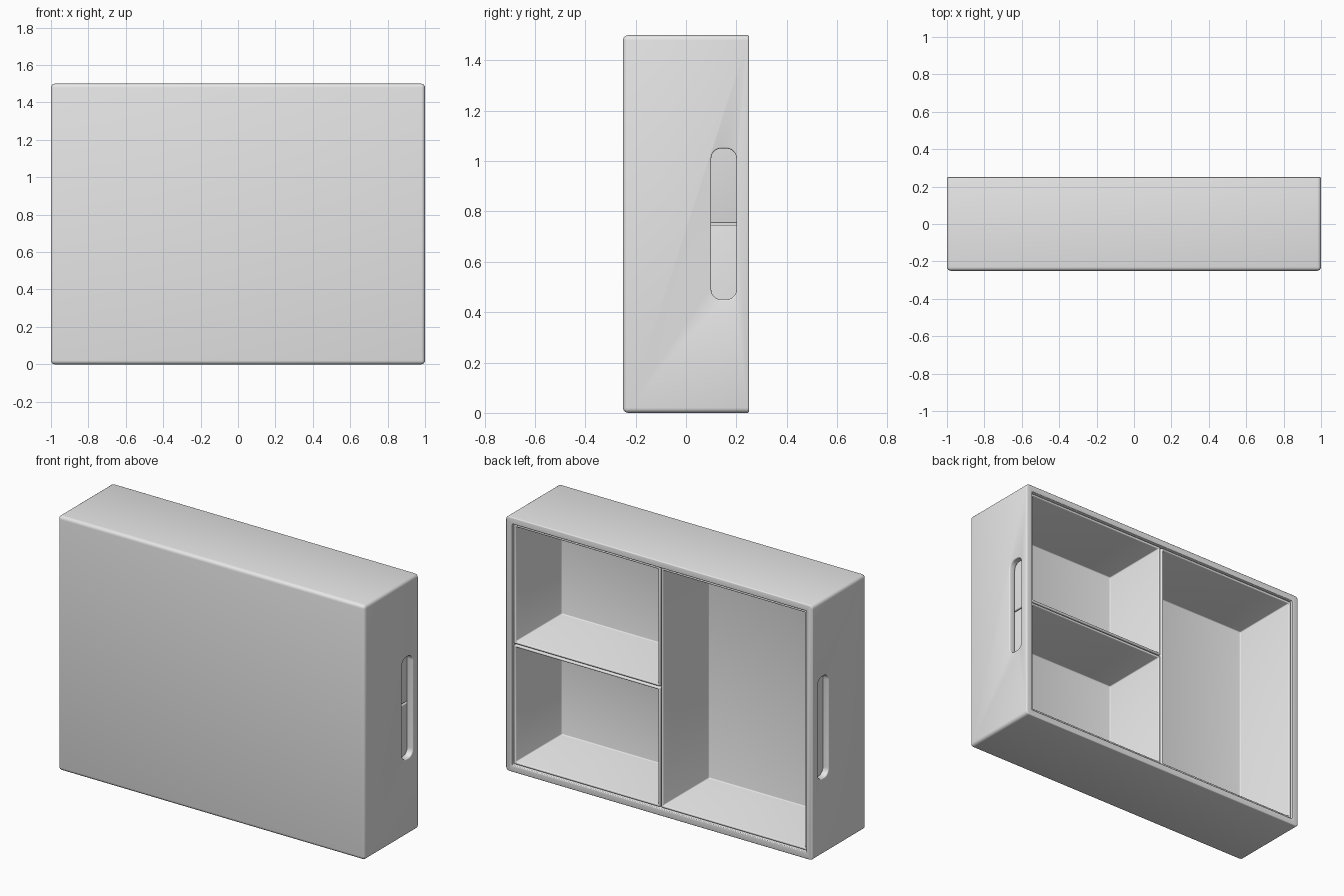
import bpy, bmesh, math
from mathutils import Vector

if "Cube" in bpy.data.objects:
    bpy.data.objects.remove(bpy.data.objects["Cube"], do_unlink=True)

grey = bpy.data.materials.new("light_grey")
grey.use_nodes = True
grey.diffuse_color = (0.8, 0.8, 0.8, 1)
grey.node_tree.nodes["Principled BSDF"].inputs["Base Color"].default_value = (0.8, 0.8, 0.8, 1)

W, D, H = 2.0, 0.5, 1.5      # outer size
WALL, BIN_WALL = 0.04, 0.02
GAP = 0.003


def box_bmesh(lo, hi):
    lo, hi = Vector(lo), Vector(hi)
    bm = bmesh.new()
    bmesh.ops.create_cube(bm, size=1)
    for v in bm.verts:
        v.co = Vector(((lo[i] + hi[i]) / 2 + v.co[i] * (hi[i] - lo[i])) for i in range(3))
    return bm


def round_edges(bm, rule, radius, segments):
    edges = [e for e in bm.edges if rule(*[v.co for v in e.verts])]
    bmesh.ops.bevel(bm, geom=edges, offset=radius, segments=segments,
                    profile=0.5, affect='EDGES')


def make_object(name, bm):
    bmesh.ops.recalc_face_normals(bm, faces=bm.faces)
    mesh = bpy.data.meshes.new(name)
    bm.to_mesh(mesh)
    bm.free()
    mesh.materials.append(grey)
    obj = bpy.data.objects.new(name, mesh)
    bpy.context.collection.objects.link(obj)
    return obj


def finish(obj, radius, cutters=()):
    # Cut, soften the edges, then bake the modifiers and shade
    for c in cutters:
        cut = obj.modifiers.new("cut", 'BOOLEAN')
        cut.operation, cut.solver, cut.object = 'DIFFERENCE', 'EXACT', c
    bev = obj.modifiers.new("soft_edges", 'BEVEL')
    bev.width, bev.segments = radius, 3
    bev.limit_method, bev.angle_limit = 'ANGLE', math.radians(45)
    dg = bpy.context.evaluated_depsgraph_get()
    mesh = bpy.data.meshes.new_from_object(obj.evaluated_get(dg))
    obj.modifiers.clear()
    obj.data = mesh
    for c in cutters:
        bpy.data.objects.remove(c, do_unlink=True)
    bpy.ops.object.select_all(action='DESELECT')
    obj.select_set(True)
    bpy.context.view_layer.objects.active = obj
    bpy.ops.object.shade_smooth_by_angle(angle=math.radians(35))


# Outer case: rounded everywhere except around the open back
bm = box_bmesh((-W / 2, -D / 2, 0), (W / 2, D / 2, H))
round_edges(bm, lambda a, b: min(a.y, b.y) < 0, 0.02, 4)
case = make_object("outer_case", bm)

# Cavity and the pair of side handle slots
cavity = make_object("cavity_cutter", box_bmesh(
    (-W / 2 + WALL, -D / 2 + WALL, WALL), (W / 2 - WALL, D, H - WALL)))
bm = box_bmesh((-W, 0.1, 0.45), (W, 0.2, 1.05))
round_edges(bm, lambda a, b: abs(a.x - b.x) > 1, 0.04, 6)
slots = make_object("handle_slot_cutter", bm)
for cutter in (cavity, slots):
    cutter.hide_render = True
finish(case, 0.006, (cavity, slots))


# Open bins that sit slightly below the case rim
def make_bin(name, x0, x1, z0, z1):
    bm = box_bmesh((x0 + GAP, -D / 2 + WALL, z0 + GAP), (x1 - GAP, D / 2 - 0.012, z1 - GAP))
    bm.normal_update()
    mouth = max(bm.faces, key=lambda f: f.calc_center_median().y)
    bmesh.ops.inset_region(bm, faces=[mouth], thickness=BIN_WALL)
    inner = bmesh.ops.extrude_discrete_faces(bm, faces=[mouth])["faces"][0]
    for v in inner.verts:
        v.co.y = -D / 2 + WALL + BIN_WALL
    finish(make_object(name, bm), 0.006)


edge = W / 2 - WALL
make_bin("large_bin", -edge, 0, WALL, H - WALL)
make_bin("lower_small_bin", 0, edge, WALL, H / 2)
make_bin("upper_small_bin", 0, edge, H / 2, H - WALL)
